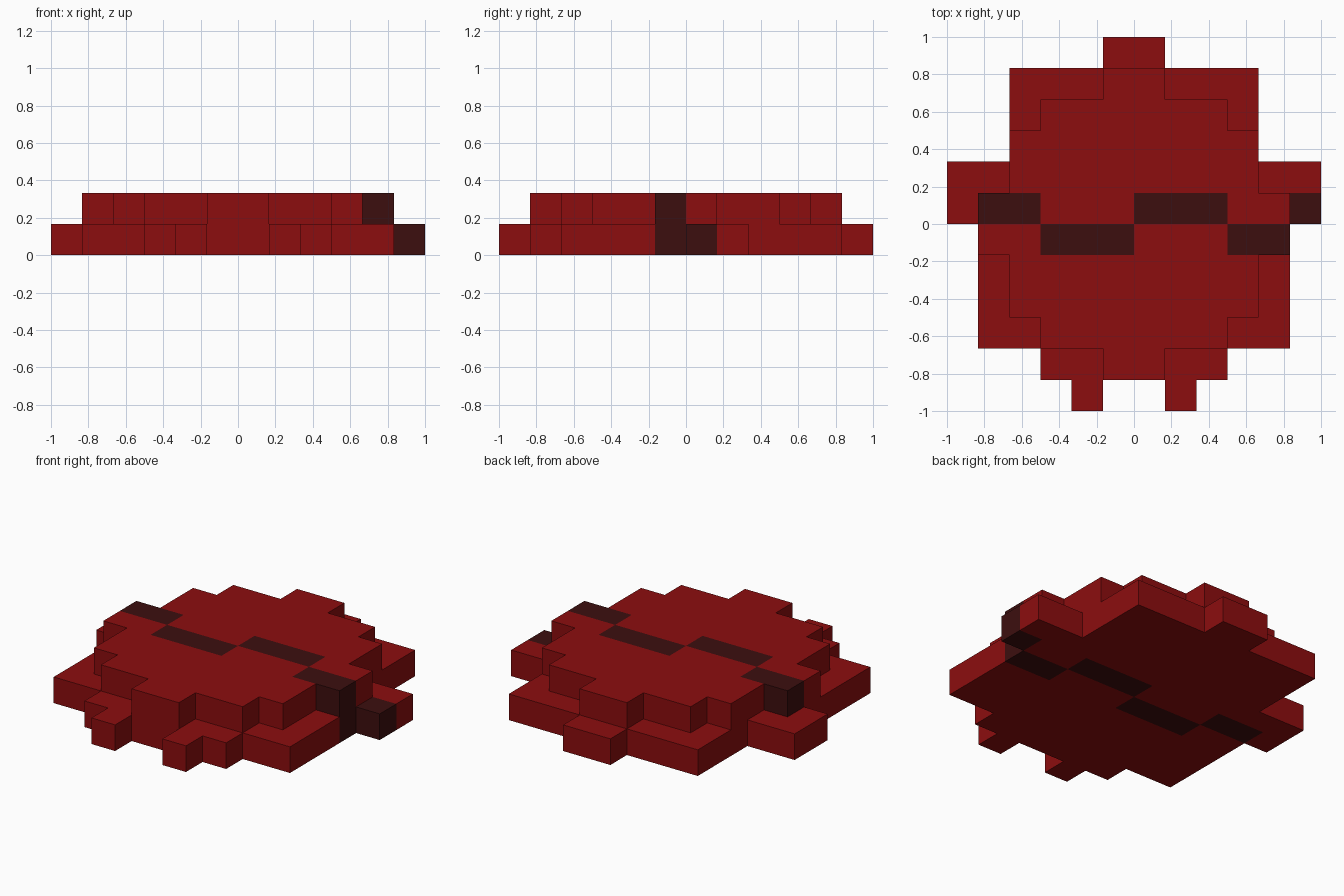
import bpy
import bmesh
from mathutils import Vector

if "Cube" in bpy.data.objects:
    bpy.data.objects.remove(bpy.data.objects["Cube"], do_unlink=True)

CELL = 1 / 6  # edge of one block


def make_material(name, colour):
    mat = bpy.data.materials.new(name)
    mat.use_nodes = True
    mat.diffuse_color = colour
    mat.node_tree.nodes["Principled BSDF"].inputs["Base Color"].default_value = colour
    return mat


MATERIALS = [make_material("deep red", (0.265, 0.004, 0.0045, 1)),
             make_material("dark maroon", (0.046, 0.0045, 0.0045, 1))]

# Half width of each row in blocks, from the front row to the back row
lower_rows = dict(zip(range(-5, 6), [3, 5, 5, 5, 5, 6, 6, 4, 4, 4, 1]))
upper_rows = dict(zip(range(-5, 5), [1, 3, 4, 4, 5, 5, 4, 4, 3, 1]))


def tier_cells(rows, level):
    return {(x, y, level) for y, half in rows.items() for x in range(-half, half)}


lower = tier_cells(lower_rows, 0)
upper = tier_cells(upper_rows, 1)
# Two small feet at the front
lower |= {(-2, -6, 0), (1, -6, 0)}
solid = lower | upper

# Zigzag stripe running through both tiers
stripe = {(x, 0) for x in (-5, -4, 0, 1, 2, 5)} | {(x, -1) for x in (-3, -2, -1, 3, 4)}


def build_tier(name, cells):
    """Outer skin of a set of blocks, with flat areas merged per colour."""
    bm = bmesh.new()
    for cell in sorted(cells):
        for axis in range(3):
            for side in (-1, 1):
                neighbour = list(cell)
                neighbour[axis] += side
                if tuple(neighbour) in solid:
                    continue
                normal = Vector((0, 0, 0))
                normal[axis] = side
                u, v = Vector((0, 0, 0)), Vector((0, 0, 0))
                u[(axis + 1) % 3] = 0.5
                v[(axis + 2) % 3] = 0.5 * side
                centre = Vector(cell) + Vector((0.5, 0.5, 0.5)) + normal / 2
                corners = (centre - u - v, centre + u - v, centre + u + v, centre - u + v)
                face = bm.faces.new([bm.verts.new(c * CELL) for c in corners])
                face.material_index = int(cell[:2] in stripe)
    bmesh.ops.remove_doubles(bm, verts=bm.verts, dist=0.001)
    bmesh.ops.dissolve_limit(bm, angle_limit=0.02, verts=bm.verts, edges=bm.edges,
                             delimit={'MATERIAL'})
    mesh = bpy.data.meshes.new(name)
    bm.to_mesh(mesh)
    bm.free()
    for mat in MATERIALS:
        mesh.materials.append(mat)
    obj = bpy.data.objects.new(name, mesh)
    bpy.context.collection.objects.link(obj)
    return obj


build_tier("lower_tier", lower)
build_tier("upper_tier", upper)
